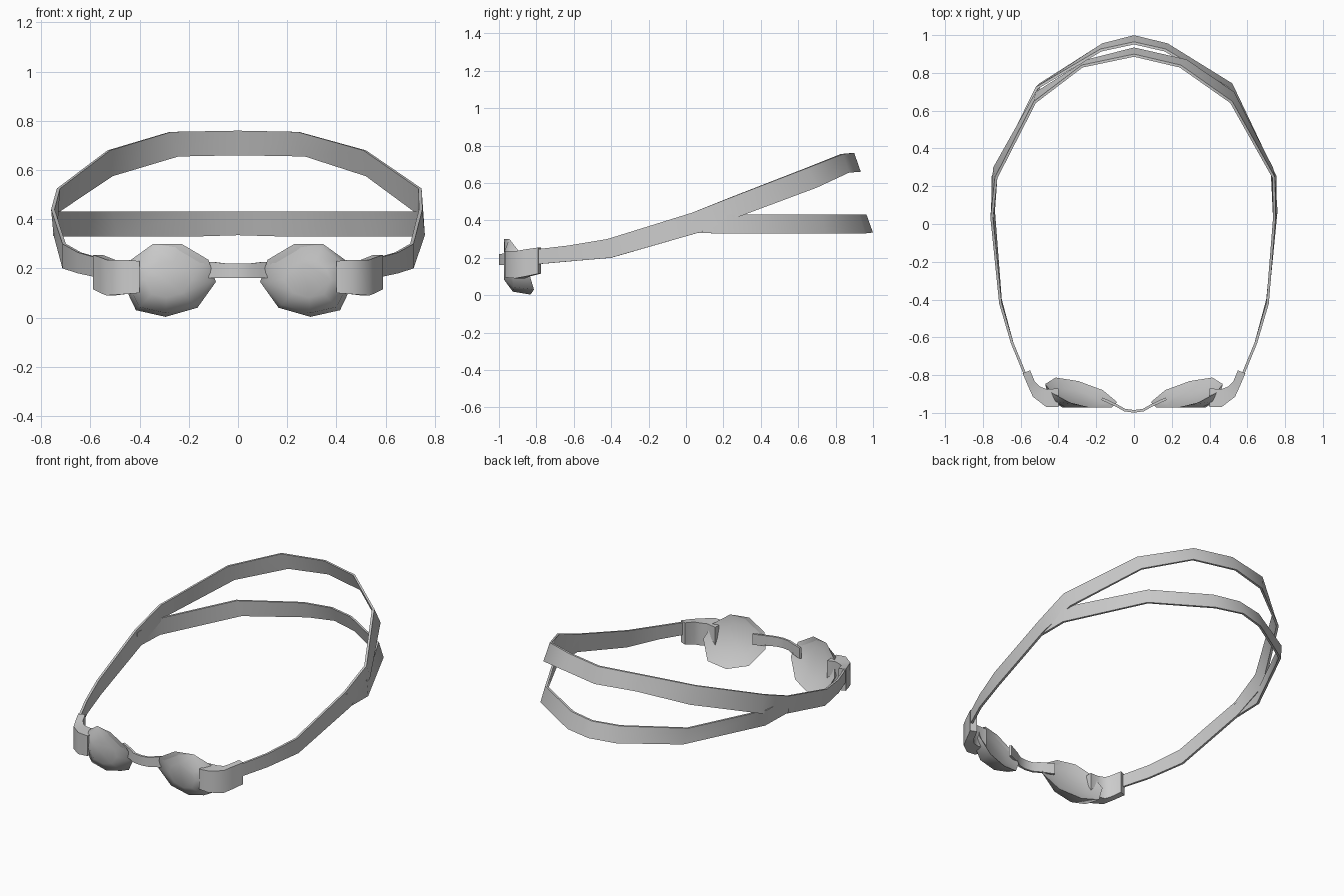
import bpy, bmesh, math
from mathutils import Vector

if "Cube" in bpy.data.objects:
    bpy.data.objects.remove(bpy.data.objects["Cube"])

rubber = bpy.data.materials.new("pale grey")
rubber.diffuse_color = (0.6, 0.6, 0.6, 1)
rubber.use_nodes = True
rubber.node_tree.nodes["Principled BSDF"].inputs["Base Color"].default_value = rubber.diffuse_color


def finish(name, bm, angle=60):
    bmesh.ops.remove_doubles(bm, verts=bm.verts, dist=0.0005)
    bmesh.ops.recalc_face_normals(bm, faces=bm.faces)
    me = bpy.data.meshes.new(name)
    bm.to_mesh(me)
    bm.free()
    ob = bpy.data.objects.new(name, me)
    bpy.context.collection.objects.link(ob)
    me.materials.append(rubber)
    bpy.ops.object.select_all(action='DESELECT')
    ob.select_set(True)
    bpy.context.view_layer.objects.active = ob
    bpy.ops.object.shade_smooth_by_angle(angle=math.radians(angle))
    return ob


def skin(bm, rings, caps=True):
    """Join closed rings of equal size with faces."""
    rings = [[bm.verts.new(p) for p in r] for r in rings]
    n = len(rings[0])
    for a, b in zip(rings, rings[1:]):
        for i in range(n):
            j = (i + 1) % n
            bm.faces.new((a[i], a[j], b[j], b[i]))
    if caps:
        bm.faces.new(rings[0])
        bm.faces.new(rings[-1])
    return rings


def mirrored(half):
    """Right half, ending on the centre line, continued onto the left."""
    left = [(-s[0],) + s[1:] for s in reversed(half[:-1])]
    return half + left


def ribbon(name, sections, thick):
    """Flat band; section = (x, y, z low, z high, lean of top edge in x, in y)."""
    bm = bmesh.new()
    rings = []
    for k, (x, y, lo, hi, lx, ly) in enumerate(sections):
        a = sections[max(k - 1, 0)]
        b = sections[min(k + 1, len(sections) - 1)]
        t = Vector((b[0] - a[0], b[1] - a[1], 0)).normalized()
        n = Vector((t.y, -t.x, 0)) * thick / 2
        low = Vector((x - lx / 2, y - ly / 2, lo))
        high = Vector((x + lx / 2, y + ly / 2, hi))
        rings.append([low - n, low + n, high + n, high - n])
    skin(bm, rings)
    return finish(name, bm)


# Main strap: along the temples and up over the crown
ribbon("upper_strap", mirrored([
    (0.575, -0.80, 0.165, 0.245, 0.0, 0.0),
    (0.645, -0.63, 0.18, 0.265, 0.0, 0.0),
    (0.707, -0.41, 0.20, 0.30, 0.0, -0.02),
    (0.748, 0.05, 0.335, 0.44, -0.01, -0.04),
    (0.735, 0.27, 0.425, 0.525, 0.01, -0.05),
    (0.52, 0.67, 0.575, 0.68, -0.01, -0.05),
    (0.26, 0.85, 0.655, 0.755, -0.03, -0.03),
    (0, 0.91, 0.66, 0.76, 0.0, -0.035)]), 0.014)

# Second strap: level round the back of the head
ribbon("lower_strap", mirrored([
    (0.746, 0.03, 0.332, 0.425, 0.0, 0.0),
    (0.743, 0.25, 0.33, 0.432, -0.01, 0.0),
    (0.505, 0.73, 0.33, 0.432, -0.02, -0.02),
    (0.17, 0.935, 0.33, 0.432, -0.01, -0.03),
    (0, 0.975, 0.335, 0.432, 0.0, -0.035)]), 0.014)

# Nose bridge
ribbon("nose_bridge", mirrored([
    (0.17, -0.925, 0.16, 0.23, 0.0, 0.0),
    (0.09, -0.962, 0.16, 0.225, 0.0, 0.0),
    (0.05, -0.985, 0.16, 0.22, 0.0, 0.0),
    (0, -0.992, 0.16, 0.22, 0.0, 0.0)]), 0.014)

# Lens outline (x, z), seen from the front
outline = [(0.345, 0.30), (0.23, 0.30), (0.12, 0.235), (0.09, 0.145), (0.165, 0.04),
           (0.295, 0.003), (0.415, 0.03), (0.47, 0.145), (0.435, 0.235)]
CX, CZ = 0.285, 0.16


def rim_y(x, z):
    return -0.9 + 0.25 * (x - CX) - 0.42 * (z - CZ)


def lens(name, s):
    bm = bmesh.new()
    rings = []
    # hollow back, tilted rim, then the rounded front
    for scale, y_mix, y_front in ((0.6, 0, 0.025), (1, 0, 0), (0.9, 0.75, -0.955), (0.5, 1, -0.972)):
        ring = []
        for x, z in outline:
            px, pz = CX + (x - CX) * scale, CZ + (z - CZ) * scale
            y = rim_y(px, pz)
            if y_mix:
                y = min(y - 0.005, y * (1 - y_mix) + y_front * y_mix)
            else:
                y -= y_front
            ring.append((s * px, y, pz))
        rings.append(ring)
    skin(bm, rings)
    finish(name, bm, 80)


def buckle(name, s):
    # (x, y) of front and back edge, z low, z high, from lens to strap
    bm = bmesh.new()
    rings = []
    for fx, fy, bx, by, lo, hi in ((0.40, -0.968, 0.40, -0.87, 0.10, 0.23),
                                   (0.465, -0.968, 0.46, -0.875, 0.095, 0.235),
                                   (0.535, -0.915, 0.50, -0.86, 0.09, 0.235),
                                   (0.56, -0.86, 0.525, -0.835, 0.10, 0.245),
                                   (0.59, -0.79, 0.55, -0.775, 0.115, 0.255)):
        rings.append([(s * fx, fy, lo), (s * bx, by, lo), (s * bx, by, hi), (s * fx, fy, hi)])
    skin(bm, rings)
    finish(name, bm, 50)


for side, s in (("right", 1), ("left", -1)):
    lens(side + "_lens", s)
    buckle(side + "_buckle", s)
